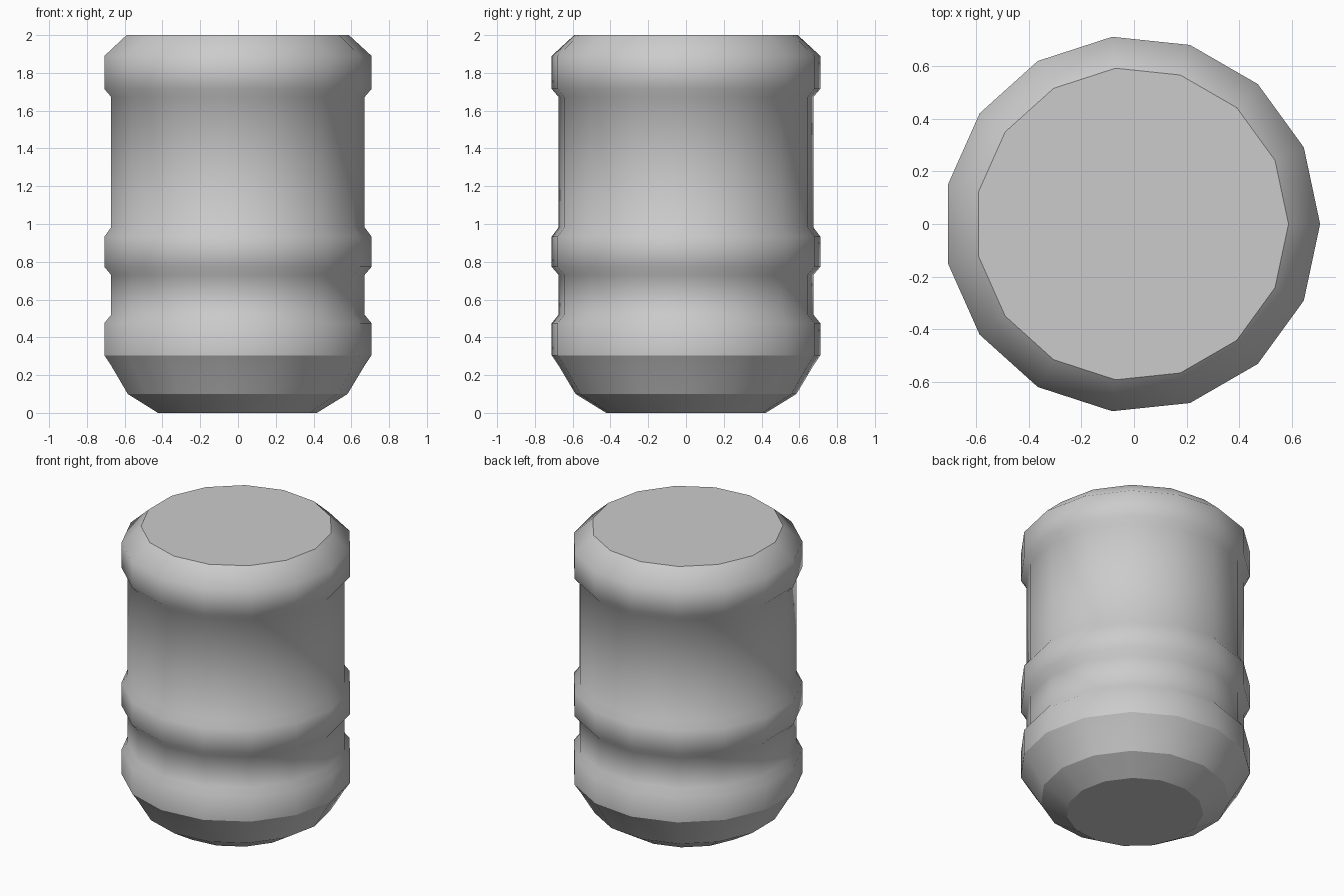
import bpy, bmesh
from math import cos, sin, tau

if "Cube" in bpy.data.objects:
    bpy.data.objects.remove(bpy.data.objects["Cube"])

SIDES = 15
OFFSET = -0.008          # odd-sided ring, centred by its bounds
RIB, WALL = 0.715, 0.678

# Profile from base to lid: radius, height, sharp ring
profile = [
    (0.425, 0.00, True), (0.588, 0.10, True), (WALL, 0.25, False),
    (RIB, 0.305, True), (RIB, 0.475, False), (WALL, 0.52, False),
    (WALL, 0.73, False), (RIB, 0.773, False), (RIB, 0.933, False),
    (WALL, 0.983, False), (WALL, 1.672, False), (RIB, 1.715, False),
    (RIB, 1.89, False), (0.595, 2.00, True),
]

# Lathe the barrel as stacked rings
bm = bmesh.new()
rings = []
for r, z, _ in profile:
    rings.append([bm.verts.new((r * cos(tau * i / SIDES) + OFFSET,
                                r * sin(tau * i / SIDES), z))
                  for i in range(SIDES)])
for low, high in zip(rings, rings[1:]):
    for i in range(SIDES):
        j = (i + 1) % SIDES
        bm.faces.new((low[i], low[j], high[j], high[i])).smooth = True

# Flat base and lid
bm.faces.new(rings[0][::-1])
bm.faces.new(rings[-1])

# Crisp edges at the base steps and lid
for ring, (_, _, sharp) in zip(rings, profile):
    if sharp:
        for i in range(SIDES):
            bm.edges.get((ring[i], ring[(i + 1) % SIDES])).smooth = False

mesh = bpy.data.meshes.new("barrel")
bm.to_mesh(mesh)
bm.free()
barrel = bpy.data.objects.new("barrel", mesh)
bpy.context.collection.objects.link(barrel)
